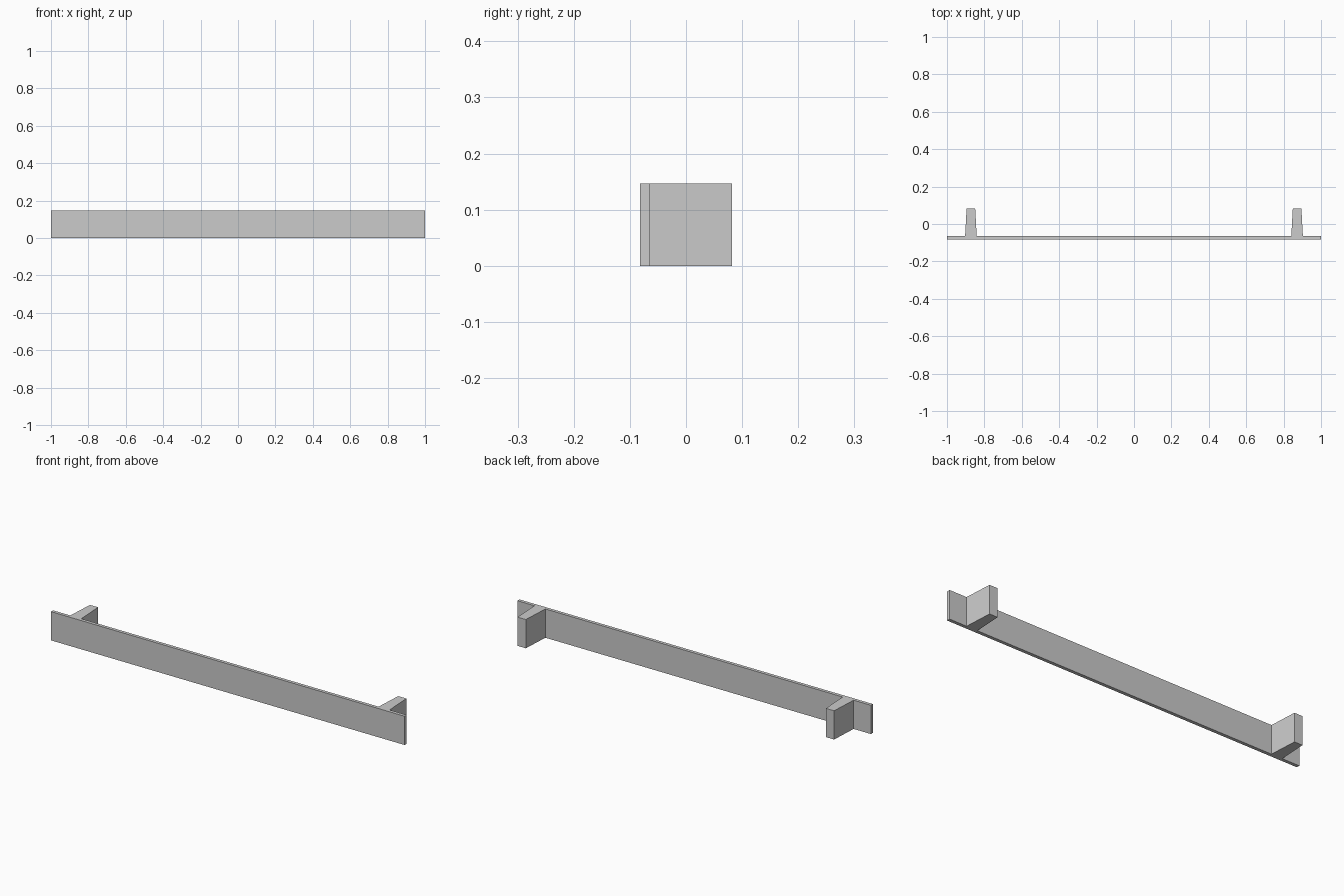
import bpy, bmesh

if "Cube" in bpy.data.objects:
    bpy.data.objects.remove(bpy.data.objects["Cube"])

H = 0.147


def prism(name, outline):
    """Extrude a plan outline (counter-clockwise x, y points) up to the board height."""
    bm = bmesh.new()
    base = bm.faces.new([bm.verts.new((x, y, 0)) for x, y in outline])
    top = bmesh.ops.extrude_face_region(bm, geom=[base])["geom"]
    bmesh.ops.translate(bm, vec=(0, 0, H),
                        verts=[v for v in top if isinstance(v, bmesh.types.BMVert)])
    bmesh.ops.recalc_face_normals(bm, faces=bm.faces[:])
    mesh = bpy.data.meshes.new(name)
    bm.to_mesh(mesh)
    bm.free()
    obj = bpy.data.objects.new(name, mesh)
    bpy.context.collection.objects.link(obj)
    return obj


# Long thin front board
prism("front_board", [(-1, -0.082), (1, -0.082), (1, -0.065), (-1, -0.065)])

# Tapered support blocks behind the board, one near each end
for side, cx in (("left", -0.872), ("right", 0.872)):
    prism(f"{side}_support", [(cx - 0.031, -0.065), (cx + 0.031, -0.065),
                              (cx + 0.023, 0.082), (cx - 0.023, 0.082)])
